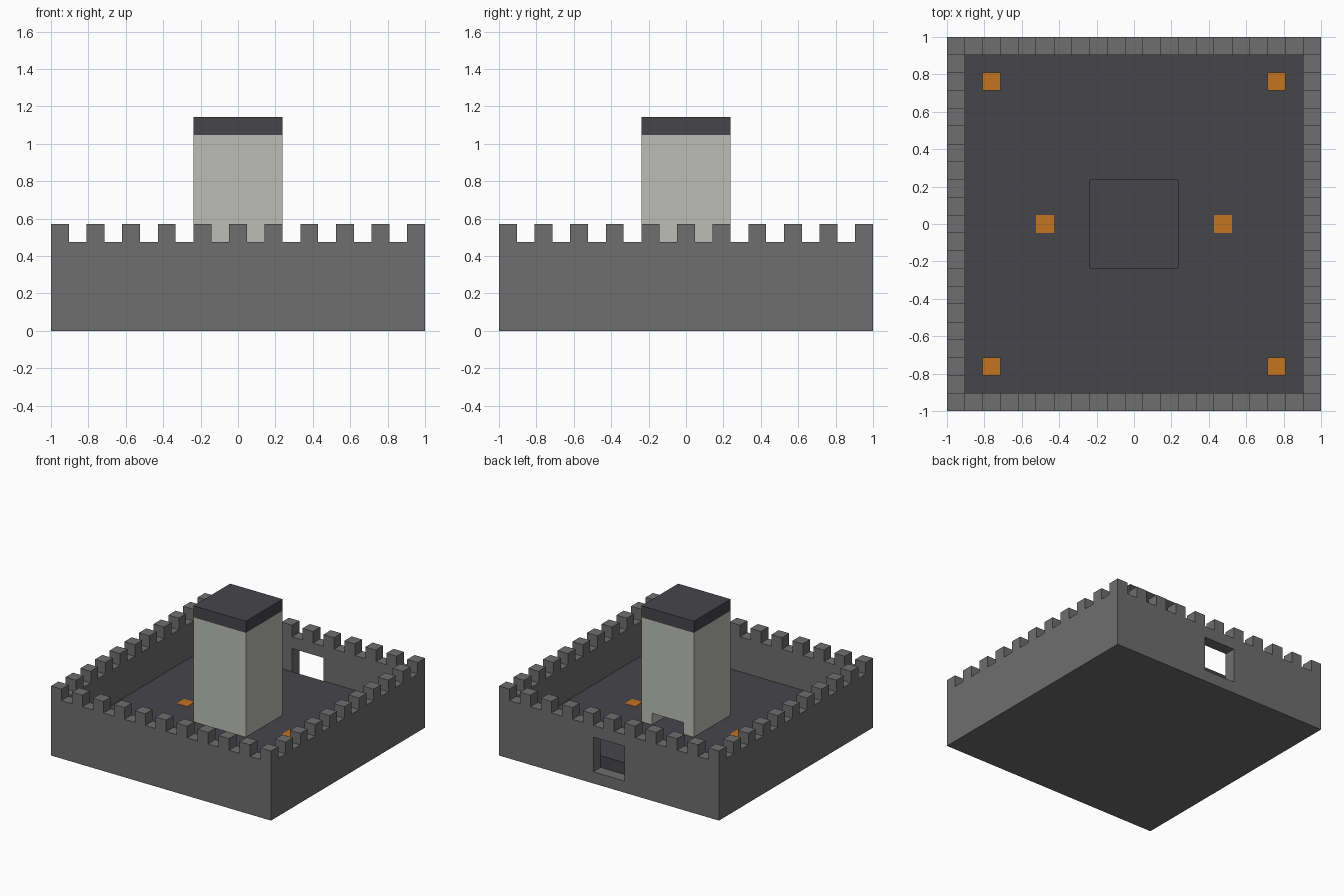
import bpy
import bmesh
from mathutils import Matrix, Vector

if "Cube" in bpy.data.objects:
    bpy.data.objects.remove(bpy.data.objects["Cube"], do_unlink=True)

U = 2 / 21          # one block
H = 10.5            # half the width in blocks


def linear(c):
    return c / 12.92 if c <= 0.04045 else ((c + 0.055) / 1.055) ** 2.4


def material(name, *rgb):
    m = bpy.data.materials.new(name)
    m.use_nodes = True
    col = [linear(c / 255) for c in rgb] + [1]
    m.diffuse_color = col
    m.node_tree.nodes["Principled BSDF"].inputs["Base Color"].default_value = col
    return m


stone = material("grey stone", 110, 110, 110)
slate = material("dark slate", 70, 69, 74)
pale = material("pale plaster", 188, 190, 183)
flame = material("orange", 196, 115, 32)


def blocks(name, mat, boxes):
    """One object from boxes given as (low corner, high corner) in blocks."""
    bm = bmesh.new()
    for lo, hi in boxes:
        lo, hi = Vector(lo), Vector(hi)
        place = Matrix.Translation((lo + hi) / 2 * U) @ Matrix.Diagonal(((hi - lo) * U).to_4d())
        place[3][3] = 1
        bmesh.ops.create_cube(bm, size=1, matrix=place)
    me = bpy.data.meshes.new(name)
    bm.to_mesh(me)
    bm.free()
    me.materials.append(mat)
    ob = bpy.data.objects.new(name, me)
    bpy.context.collection.objects.link(ob)
    return ob


def ring(half, low, high, door_top):
    """Four walls one block thick, with a three-block doorway at the back."""
    i, d = half - 1, 1.5
    return [((-half, -half, low), (half, -i, high)),
            ((-half, -i, low), (-i, i, high)),
            ((i, -i, low), (half, i, high)),
            ((-half, i, low), (-d, half, high)),
            ((d, i, low), (half, half, high)),
            ((-d, i, door_top), (d, half, high))]


# Base, outer wall and courtyard
blocks("base", stone, [((-H, -H, 0), (H, H, 1))])
blocks("outer_wall", stone, ring(H, 1, 5, 4))
blocks("courtyard_floor", slate, [((1 - H, 1 - H, 1), (H - 1, H - 1, 2))])

# Battlements on every second block of the rim
steps = range(0, 21, 2)
rim = [(x - H, y - H) for x in steps for y in steps if x in (0, 20) or y in (0, 20)]
blocks("battlements", stone, [((x, y, 5), (x + 1, y + 1, 6)) for x, y in rim])

# Hollow central tower with flat roof
blocks("tower", pale, ring(2.5, 2, 11, 3))
blocks("tower_roof", slate, [((-2.5, -2.5, 11), (2.5, 2.5, 12))])

# Corner fires and flush floor panels
for sx, side in ((1, "left"), (-1, "right")):
    for sy, end in ((1, "back"), (-1, "front")):
        x, y = 8 * sx, 8 * sy
        blocks(f"fire_{end}_{side}", flame, [((x - .5, y - .5, 2), (x + .5, y + .5, 3))])
    x = 5 * sx
    blocks(f"floor_panel_{side}", flame, [((x - .5, -.5, 1.98), (x + .5, .5, 2.02))])
